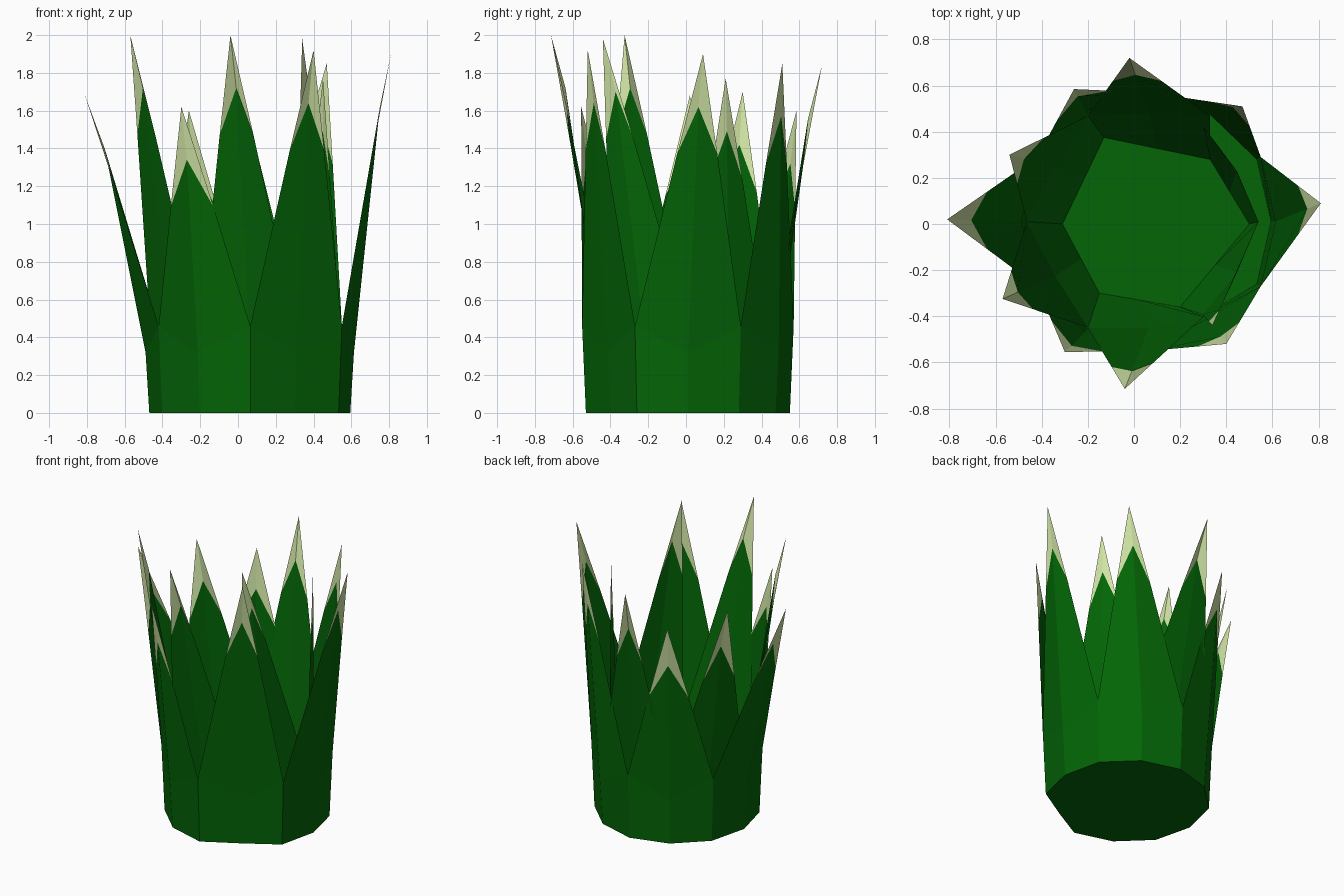
import bpy, math
from mathutils import Vector

if "Cube" in bpy.data.objects:
    bpy.data.objects.remove(bpy.data.objects["Cube"])


def material(name, rgb):
    m = bpy.data.materials.new(name)
    m.diffuse_color = (*rgb, 1)
    m.use_nodes = True
    m.node_tree.nodes["Principled BSDF"].inputs["Base Color"].default_value = m.diffuse_color
    return m


GREEN = material("deep green", (0.001, 0.13, 0.002))
PALE = material("pale tip", (0.62, 0.76, 0.37))
CENTRE = Vector((0.065, 0.01, 0))


def make(name, verts, faces, pale=()):
    me = bpy.data.meshes.new(name)
    me.from_pydata([tuple(v) for v in verts], [], faces)
    me.materials.append(GREEN)
    me.materials.append(PALE)
    for i in pale:
        me.polygons[i].material_index = 1
    ob = bpy.data.objects.new(name, me)
    bpy.context.collection.objects.link(ob)
    return ob


def ring(deg, r, z):
    a = math.radians(deg)
    return CENTRE + Vector((r * math.cos(a), r * math.sin(a), z))


def toward(start, tip, z, lag):
    # point at height z on the way to the tip; lag below 1 holds it back in plan
    t = (z - start.z) / (tip.z - start.z)
    p = start.lerp(tip, t * lag)
    p.z = z
    return p


def blade(name, deg, tip, base, radii):
    # creased blade: left edge, ridge, right edge, running up to a pale point
    tip = Vector(tip)
    shoulder = [ring(deg + d, r, z)
                for d, r, z in zip((-30, 0, 30), radii, (0.46, 0.32, 0.46))]
    cut = [toward(s, tip, tip.z - d, lag)
           for s, d, lag in zip(shoulder, (0.53, 0.28, 0.53), (0.98, 0.85, 0.98))]
    verts = list(base) + shoulder + cut + [tip]
    faces = [(r * 3 + c, r * 3 + c + 1, r * 3 + c + 4, r * 3 + c + 3)
             for r in range(2) for c in range(2)]
    faces += [(6, 7, 9), (7, 8, 9)]
    make(name, verts, faces, pale=(4, 5))


# outer ring of blades: direction, tip and ridge bulge (one blade is flat)
outer = [(0, (0.81, 0.09, 1.90), 0.98), (60, (0.47, 0.51, 1.85), 0.99),
         (120, (-0.26, 0.585, 1.60), 0.99), (180, (-0.81, 0.02, 1.68), 0.99),
         (240, (-0.30, -0.555, 1.62), 0.99), (300, (0.40, -0.52, 1.92), 0.875)]
rim = []
for i, (deg, tip, k) in enumerate(outer):
    base = [ring(deg + d, 0.54 * f, 0) for d, f in ((-30, 1), (0, k), (30, 1))]
    rim += base[:2]
    blade(f"outer_blade_{i + 1}", deg, tip, base, (0.56, 0.56 * k, 0.56))

# inner ring, turned by half a step, on an uneven six-sided foot
foot = [Vector((x, y, 0)) for x, y in
        ((0.50, 0.0), (0.33, 0.28), (-0.13, 0.375),
         (-0.31, 0.0), (-0.15, -0.30), (0.20, -0.36))]
inner = [(30, (0.45, 0.21, 1.77), (0.475, 0.44, 0.475)),
         (90, (-0.02, 0.72, 1.84), (0.53, 0.47, 0.53)),
         (150, (-0.54, 0.30, 1.70), (0.53, 0.47, 0.53)),
         (210, (-0.57, -0.325, 2.0), (0.53, 0.47, 0.53)),
         (270, (-0.04, -0.715, 2.0), (0.53, 0.46, 0.475)),
         (330, (0.34, -0.44, 1.98), (0.465, 0.44, 0.475))]
for i, (deg, tip, radii) in enumerate(inner):
    a, b = foot[i], foot[(i + 1) % 6]
    blade(f"inner_blade_{i + 1}", deg, tip, (a, (a + b) / 2, b), radii)

# flat base closing the bottom
make("base", rim, [tuple(range(12))])
